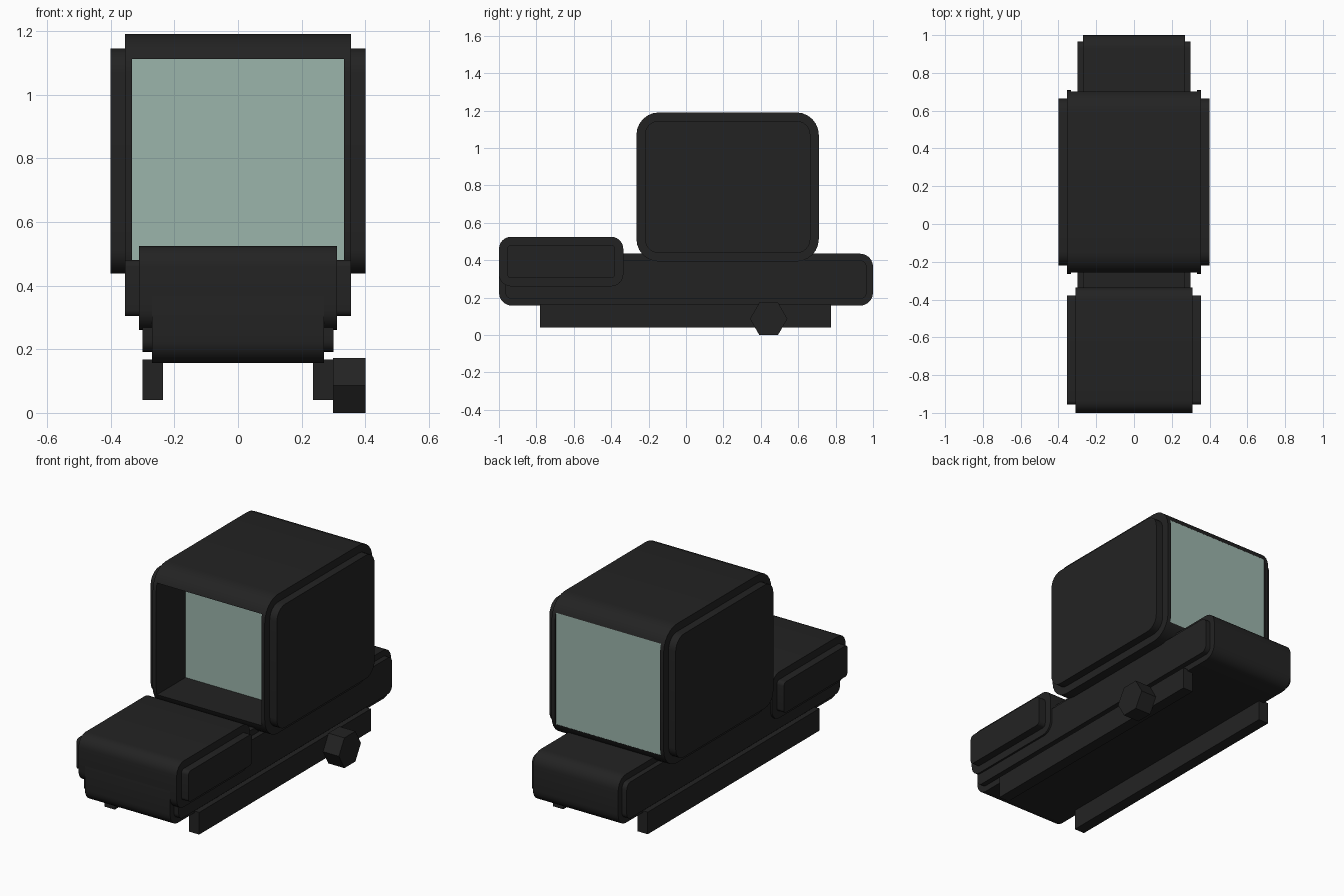
import bpy, bmesh, math

if "Cube" in bpy.data.objects:
    bpy.data.objects.remove(bpy.data.objects["Cube"])


def material(name, rgba):
    m = bpy.data.materials.new(name)
    m.diffuse_color = rgba
    m.use_nodes = True
    m.node_tree.nodes["Principled BSDF"].inputs["Base Color"].default_value = m.diffuse_color
    return m


BLACK = material("matte_black", (0.0165, 0.0165, 0.0165, 1))
GLASS = material("pale_glass", (0.33, 0.46, 0.41, 0.6))


def rounded(y0, y1, z0, z1, r, n=6):
    """Rounded rectangle in the YZ plane."""
    pts = []
    for k, (cy, cz) in enumerate([(y1 - r, z1 - r), (y0 + r, z1 - r),
                                  (y0 + r, z0 + r), (y1 - r, z0 + r)]):
        for i in range(n + 1):
            a = math.pi / 2 * (k + i / n)
            pts.append((cy + r * math.cos(a), cz + r * math.sin(a)))
    return pts


def rect(y0, y1, z0, z1):
    return [(y0, z0), (y1, z0), (y1, z1), (y0, z1)]


def extrude(name, profile, x0, x1, mat=BLACK):
    """Extrude a YZ profile from x0 to x1."""
    bm = bmesh.new()
    f = bm.faces.new([bm.verts.new((x0, y, z)) for y, z in profile])
    res = bmesh.ops.extrude_face_region(bm, geom=[f])
    verts = [v for v in res["geom"] if isinstance(v, bmesh.types.BMVert)]
    bmesh.ops.translate(bm, vec=(x1 - x0, 0, 0), verts=verts)
    bmesh.ops.recalc_face_normals(bm, faces=bm.faces)
    me = bpy.data.meshes.new(name)
    bm.to_mesh(me)
    bm.free()
    me.materials.append(mat)
    ob = bpy.data.objects.new(name, me)
    bpy.context.collection.objects.link(ob)
    return ob


def activate(ob):
    bpy.ops.object.select_all(action='DESELECT')
    ob.select_set(True)
    bpy.context.view_layer.objects.active = ob


def smooth(ob):
    activate(ob)
    bpy.ops.object.shade_smooth_by_angle(angle=math.radians(30))


def housing(name, y0, y1, z0, z1, r, half, inset, outer):
    """Rounded block with a raised, inset panel on each side."""
    core = extrude(name, rounded(y0, y1, z0, z1, r), -half, half)
    panel = rounded(y0 + inset, y1 - inset, z0 + inset, z1 - inset, r - inset)
    for side, s in (("left", -1), ("right", 1)):
        smooth(extrude(f"{name}_{side}_panel", panel, s * (half - 0.005), s * outer))
    return core


# Long base and battery box at the front
smooth(housing("base", -1, 1, 0.157, 0.435, 0.07, 0.27, 0.035, 0.30))
smooth(housing("front_box", -1, -0.335, 0.26, 0.525, 0.065, 0.311, 0.044, 0.355))

# Window hood with a tunnel cut along y
hood = housing("hood", -0.265, 0.71, 0.393, 1.19, 0.12, 0.355, 0.045, 0.40)
cutter = extrude("tunnel_cutter", rect(-0.6, 1.0, 0.473, 1.112), -0.333, 0.333)
cutter.hide_render = True
cut = hood.modifiers.new("tunnel", 'BOOLEAN')
cut.operation = 'DIFFERENCE'
cut.solver = 'EXACT'
cut.object = cutter
activate(hood)
bpy.ops.object.modifier_apply(modifier="tunnel")
bpy.data.objects.remove(cutter)
smooth(hood)

# Two glass panes inside the hood
for name, y in (("middle_glass", 0.0), ("rear_glass", 0.693)):
    extrude(name, rect(y, y + 0.008, 0.473, 1.112), -0.333, 0.333, GLASS)

# Mounting rails below the base
for side, s in (("left", -1), ("right", 1)):
    extrude(f"{side}_rail", rect(-0.78, 0.775, 0.04, 0.167), s * 0.235, s * 0.30)

# Hexagonal clamp bolt on the right rail
hexagon = [(0.442 + 0.1 * math.cos(k * math.pi / 3),
            0.0866 + 0.1 * math.sin(k * math.pi / 3)) for k in range(6)]
extrude("clamp_bolt", hexagon, 0.298, 0.40)
